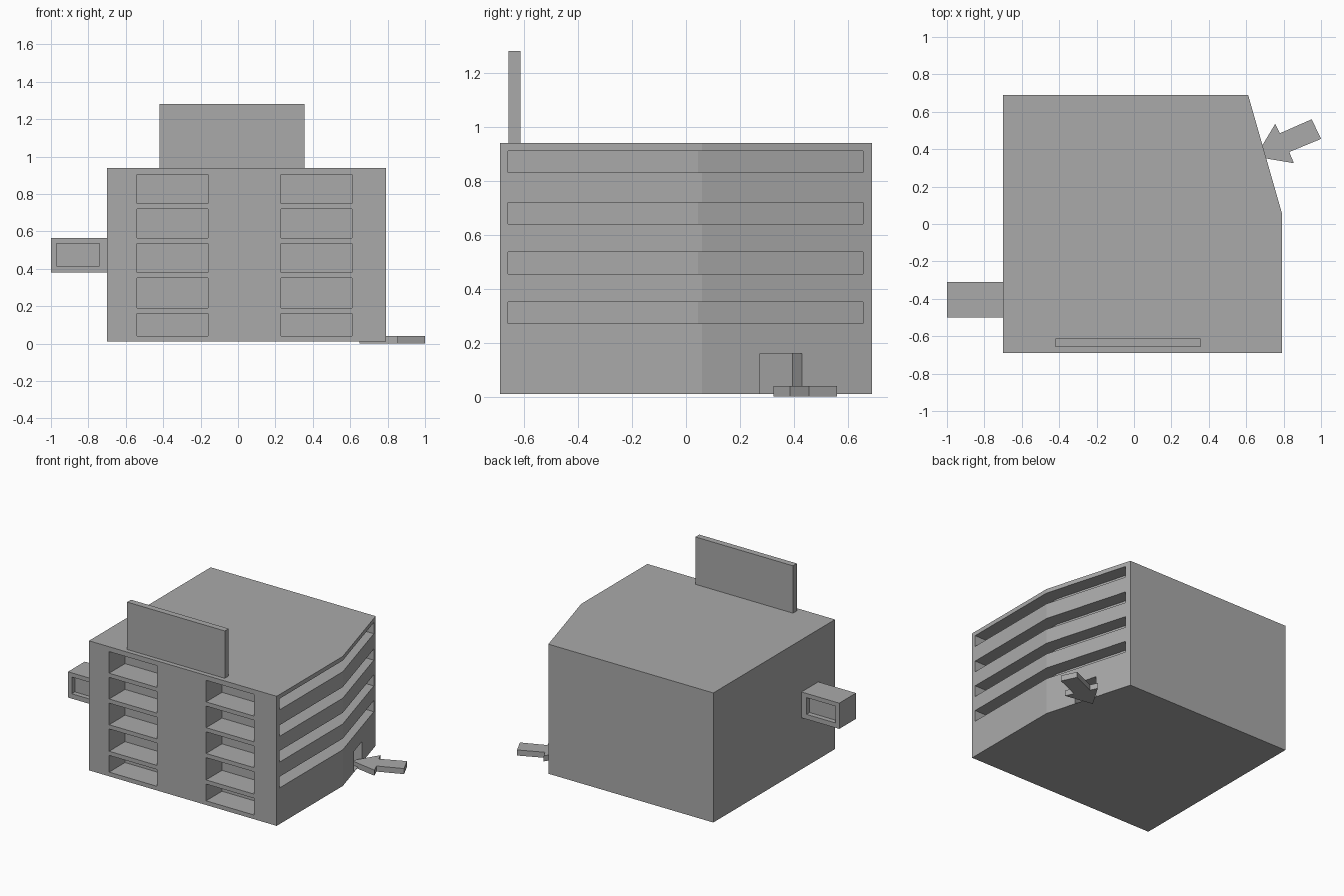
import bpy
import bmesh

cube = bpy.data.objects.get("Cube")
if cube:
    bpy.data.objects.remove(cube, do_unlink=True)

# One plain concrete colour
grey = bpy.data.materials.new("concrete grey")
grey.use_nodes = True
colour = (0.4, 0.4, 0.4, 1)
grey.diffuse_color = colour
grey.node_tree.nodes["Principled BSDF"].inputs["Base Color"].default_value = colour


def prism(name, outline, low, high):
    """Extrude a plan outline from low to high."""
    bm = bmesh.new()
    base = bm.faces.new([bm.verts.new((x, y, low)) for x, y in outline])
    top = bmesh.ops.extrude_face_region(bm, geom=[base])["geom"]
    for v in top:
        if isinstance(v, bmesh.types.BMVert):
            v.co.z = high
    bmesh.ops.recalc_face_normals(bm, faces=bm.faces)
    mesh = bpy.data.meshes.new(name)
    bm.to_mesh(mesh)
    bm.free()
    mesh.materials.append(grey)
    obj = bpy.data.objects.new(name, mesh)
    bpy.context.collection.objects.link(obj)
    return obj


def box(name, x0, x1, y0, y1, z0, z1):
    return prism(name, [(x0, y0), (x1, y0), (x1, y1), (x0, y1)], z0, z1)


def carve(target, cutters):
    """Cut every cutter out of the target, then drop the cutters."""
    for cutter in cutters:
        cutter.hide_render = True
        mod = target.modifiers.new("cut", "BOOLEAN")
        mod.operation = "DIFFERENCE"
        mod.solver = "EXACT"
        mod.object = cutter
    bpy.context.view_layer.update()
    graph = bpy.context.evaluated_depsgraph_get()
    mesh = bpy.data.meshes.new_from_object(target.evaluated_get(graph))
    target.modifiers.clear()
    target.data = mesh
    for cutter in cutters:
        bpy.data.objects.remove(cutter, do_unlink=True)


# Main block with a slanted back corner
building = prism("building", [(-0.7, -0.69), (0.79, -0.69), (0.79, 0.06),
                              (0.61, 0.69), (-0.7, 0.69)], 0.01, 0.94)
cutters = []

# Two columns of deep front windows
for x in (-0.54, 0.23):
    for z0, z1 in ((0.04, 0.16), (0.19, 0.35), (0.38, 0.535),
                   (0.565, 0.72), (0.75, 0.905)):
        cutters.append(box("window_cutter", x, x + 0.38, -0.8, -0.51, z0, z1))

# Long ribbon windows following the bent side
depth = 0.1
for z in (0.27, 0.455, 0.64, 0.83):
    cutters.append(prism("ribbon_cutter", [
        (0.9, -0.66), (0.9, 0.655), (0.62 - depth, 0.655),
        (0.79 - depth, 0.045), (0.79 - depth, -0.66)], z, z + 0.08))

# Doorway square to the slanted wall
cutters.append(prism("door_cutter", [(0.825, 0.302), (0.78, 0.457),
                                     (0.559, 0.395), (0.604, 0.24)], 0.012, 0.16))
carve(building, cutters)

# Projecting side box, recessed front and back
side_box = box("side_box", -1, -0.7, -0.5, -0.31, 0.38, 0.565)
carve(side_box, [box("recess_cutter", -0.97, -0.74, y0, y1, 0.415, 0.535)
                 for y0, y1 in ((-0.6, -0.465), (-0.345, -0.2))])

# Rooftop board
box("roof_board", -0.42, 0.355, -0.657, -0.613, 0.94, 1.28)

# Ground arrow pointing into the doorway
prism("entrance_arrow", [(0.65, 0.36), (0.855, 0.325), (0.83, 0.385), (1, 0.455),
                         (0.95, 0.56), (0.78, 0.485), (0.755, 0.535)], 0, 0.04)
